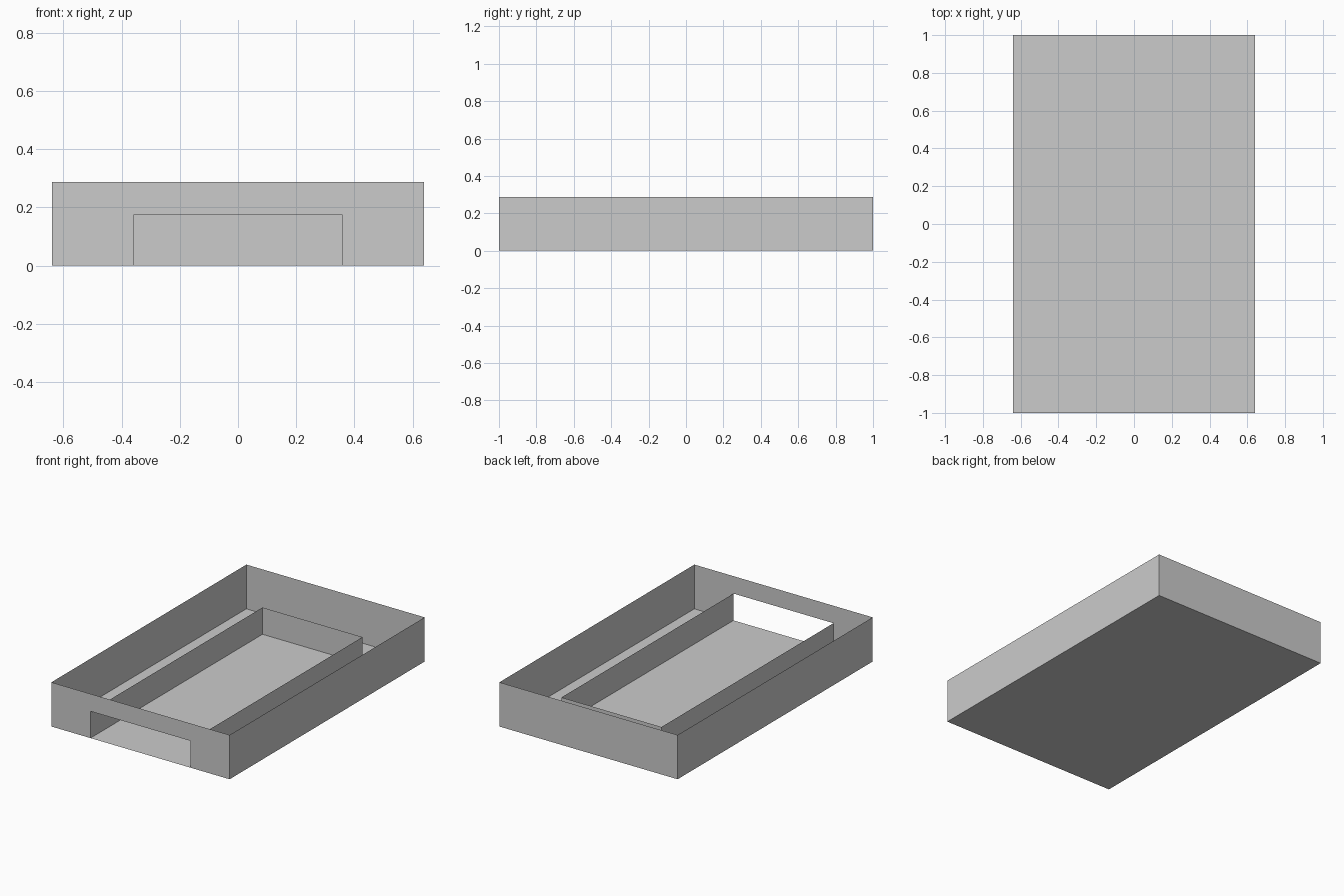
import bpy

if "Cube" in bpy.data.objects:
    bpy.data.objects.remove(bpy.data.objects["Cube"])

W, L, H = 0.64, 1.0, 0.287      # tray half width, half length, height
w, h, back = 0.359, 0.174, 0.764  # inner channel half width, height, back end


def sheet(name, verts, faces):
    mesh = bpy.data.meshes.new(name)
    mesh.from_pydata(verts, [], faces)
    obj = bpy.data.objects.new(name, mesh)
    bpy.context.collection.objects.link(obj)
    return obj


def wall(name, path, height):
    """Thin upright wall following an open path of (x, y) points."""
    n = len(path)
    verts = [(x, y, z) for z in (0, height) for x, y in path]
    return sheet(name, verts, [(i, i + 1, n + i + 1, n + i) for i in range(n - 1)])


# floor panel
sheet("floor", [(-W, -L, 0), (W, -L, 0), (W, L, 0), (-W, L, 0)], [(0, 1, 2, 3)])

# right, back and left outer walls
wall("outer_walls", [(W, -L), (W, L), (-W, L), (-W, -L)], H)

# front wall with a slot opening at the floor
outline = [(-W, 0), (-w, 0), (-w, h), (w, h), (w, 0), (W, 0), (W, H), (-W, H)]
sheet("front_wall", [(x, -L, z) for x, z in outline], [tuple(range(8))])

# lower walls of the inner channel, open towards the front slot
wall("channel_walls", [(-w, -L), (-w, back), (w, back), (w, -L)], h)
